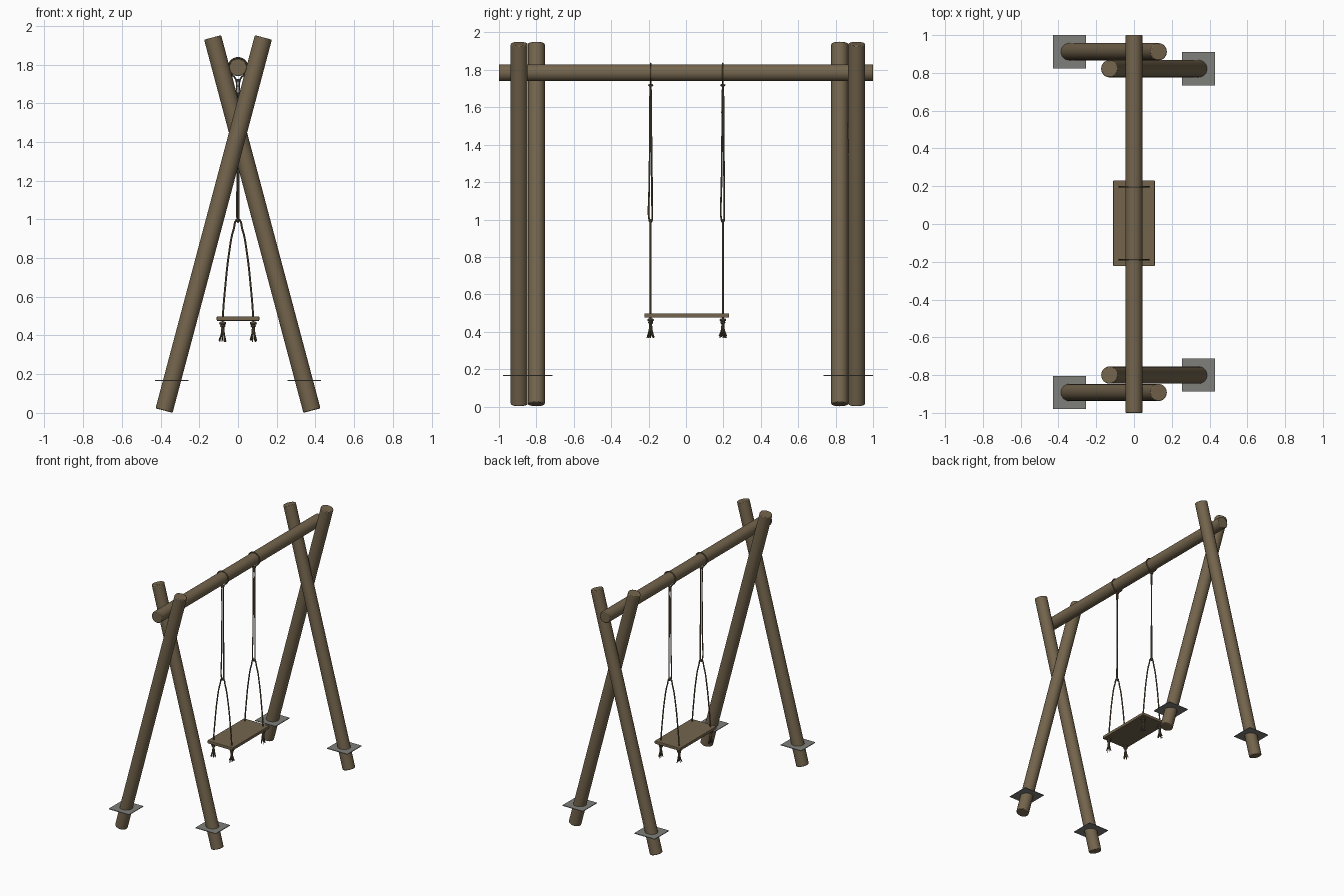
import bpy, math, random
from mathutils import Vector

if "Cube" in bpy.data.objects:
    bpy.data.objects.remove(bpy.data.objects["Cube"])

random.seed(4)


def material(name, rgb):
    m = bpy.data.materials.new(name)
    m.diffuse_color = (*rgb, 1)
    m.use_nodes = True
    m.node_tree.nodes["Principled BSDF"].inputs["Base Color"].default_value = m.diffuse_color
    return m


WOOD = material("brown wood", (0.175, 0.13, 0.074))
ROPE = material("brown rope", (0.14, 0.108, 0.064))
STEEL = material("grey metal", (0.21, 0.21, 0.195))


def finish(name, mat, bevel=0):
    o = bpy.context.object
    o.name = name
    o.data.materials.append(mat)
    if bevel:
        b = o.modifiers.new("bevel", "BEVEL")
        b.width, b.segments, b.limit_method = bevel, 2, "ANGLE"
    return o


def log(name, a, b, r):
    a, b = Vector(a), Vector(b)
    d = b - a
    bpy.ops.mesh.primitive_cylinder_add(vertices=32, radius=r, depth=d.length, location=(a + b) / 2,
                                        rotation=d.to_track_quat("Z", "Y").to_euler())
    o = finish(name, WOOD, 0.005)
    bpy.ops.object.shade_smooth_by_angle()
    return o


def box(name, loc, size, mat, bevel=0):
    bpy.ops.mesh.primitive_cube_add(size=1, location=loc)
    o = bpy.context.object
    o.scale = size
    bpy.ops.object.transform_apply(location=False, rotation=False, scale=True)
    return finish(name, mat, bevel)


def rope(name, paths, r):
    cu = bpy.data.curves.new(name, "CURVE")
    cu.dimensions = "3D"
    cu.bevel_depth, cu.bevel_resolution, cu.use_fill_caps = r, 2, True
    cu.resolution_u = 5
    for pts in paths:
        s = cu.splines.new("BEZIER")
        s.bezier_points.add(len(pts) - 1)
        for p, co in zip(s.bezier_points, pts):
            p.co = co
            p.handle_left_type = p.handle_right_type = "AUTO"
    o = bpy.data.objects.new(name, cu)
    bpy.context.collection.objects.link(o)
    cu.materials.append(ROPE)
    bpy.ops.object.select_all(action="DESELECT")
    o.select_set(True)
    bpy.context.view_layer.objects.active = o
    bpy.ops.object.convert(target="MESH")
    bpy.ops.object.shade_smooth_by_angle()


def ring(name, loc, major, minor):
    bpy.ops.mesh.primitive_torus_add(location=loc, major_radius=major, minor_radius=minor,
                                     major_segments=16, minor_segments=8)
    finish(name, ROPE)
    bpy.ops.object.shade_smooth_by_angle()


# crossed legs, each with a ground plate
for name, y, s in (("front_outer", -0.892, -1), ("front_inner", -0.80, 1),
                   ("back_inner", 0.822, 1), ("back_outer", 0.912, -1)):
    log(name + "_leg", (s * 0.382, y, 0.012), (-s * 0.131, y, 1.94), 0.0455)
    box(name + "_plate", (s * 0.342, y, 0.167), (0.175, 0.175, 0.005), STEEL)

# top beam resting in the crossings
BZ = 1.785
log("top_beam", (0, -1, BZ), (0, 1, BZ), 0.045)

# seat board
box("seat", (0, 0.004, 0.487), (0.22, 0.454, 0.023), WOOD, 0.004)

# two hanging ropes
for side, y in (("front", -0.189), ("back", 0.197)):
    # loop over the beam, closing into a double strand
    over = [(0.049 * math.cos(t), y, BZ + 0.049 * math.sin(t))
            for t in (math.radians(a) for a in range(-40, 221, 20))]
    right = [(0.004, y + 0.008, 1.0), (0.004, y + 0.007, 1.2), (0.004, y + 0.004, 1.45),
             (0.006, y + 0.003, 1.66), (0.012, y, 1.725)]
    left = [(-x, 2 * y - v, z) for x, v, z in reversed(right)]
    rope(side + "_upper_rope", [right + over + left + [(0, y, 0.986), right[0]]], 0.0045)
    ring(side + "_top_knot", (0, y, 1.718), 0.008, 0.006)
    ring(side + "_middle_knot", (0, y, 0.998), 0.008, 0.005)

    # lower arch passing through the seat
    half = [(0.079, y, 0.44), (0.078, y, 0.5), (0.066, y, 0.65), (0.047, y, 0.82), (0.022, y, 0.95)]
    arch = half + [(0, y, 0.998)] + [(-x, v, z) for x, v, z in reversed(half)]
    rope(side + "_lower_rope", [arch], 0.005)

    # knots and frayed ends under the seat
    for end, x in (("left", -0.079), ("right", 0.079)):
        ring(f"{side}_{end}_seat_knot", (x, y, 0.463), 0.010, 0.008)
        ring(f"{side}_{end}_seat_knot_low", (x, y, 0.449), 0.007, 0.007)
        strands = []
        for i in range(7):
            a = i * math.tau / 7
            c, s, k = math.cos(a), math.sin(a), random.uniform(0.012, 0.021)
            strands.append([(x + 0.004 * c, y + 0.004 * s, 0.45), (x + 0.008 * c, y + 0.008 * s, 0.41),
                            (x + k * c, y + k * s, random.uniform(0.365, 0.38))])
        rope(f"{side}_{end}_frayed_end", strands, 0.003)
